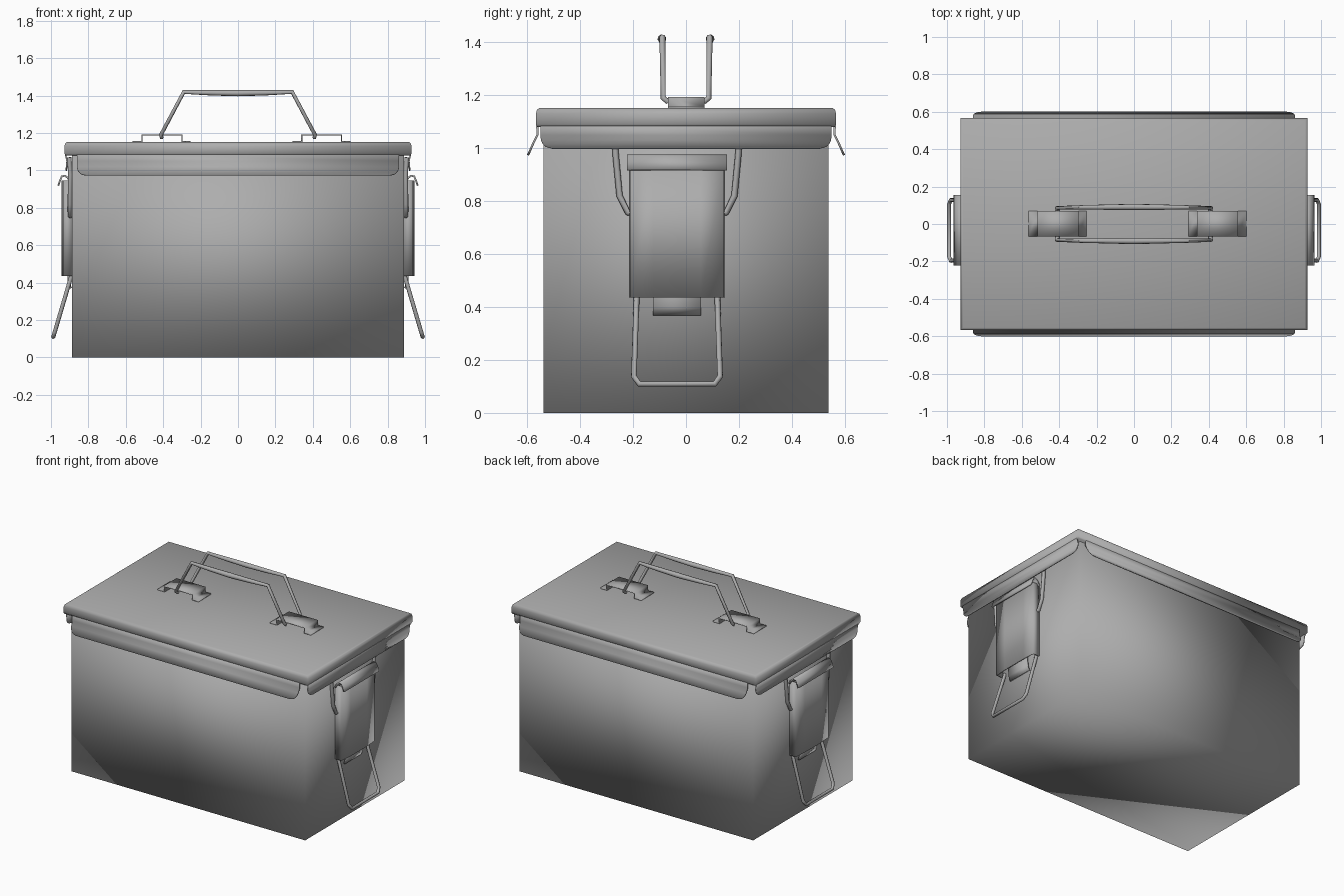
import bpy, math

if "Cube" in bpy.data.objects:
    bpy.data.objects.remove(bpy.data.objects["Cube"])

# Dark grey paint shared by every part
PAINT = bpy.data.materials.new("grey_paint")
PAINT.diffuse_color = (0.42, 0.42, 0.42, 1)
PAINT.use_nodes = True
PAINT.node_tree.nodes["Principled BSDF"].inputs["Base Color"].default_value = PAINT.diffuse_color


def select(ob):
    bpy.ops.object.select_all(action='DESELECT')
    bpy.context.view_layer.objects.active = ob
    ob.select_set(True)


def mesh_obj(name, verts, faces, smooth_angle=40):
    me = bpy.data.meshes.new(name)
    me.from_pydata([tuple(v) for v in verts], [], faces)
    me.update()
    me.materials.append(PAINT)
    ob = bpy.data.objects.new(name, me)
    bpy.context.collection.objects.link(ob)
    select(ob)
    bpy.ops.object.mode_set(mode='EDIT')
    bpy.ops.mesh.select_all(action='SELECT')
    bpy.ops.mesh.normals_make_consistent(inside=False)
    bpy.ops.object.mode_set(mode='OBJECT')
    bpy.ops.object.shade_smooth_by_angle(angle=math.radians(smooth_angle))
    return ob


def mirror(ob, axis):
    m = ob.modifiers.new("mirror", 'MIRROR')
    m.use_axis = [i == axis for i in range(3)]
    return ob


def thicken(ob, thick):
    s = ob.modifiers.new("thickness", 'SOLIDIFY')
    s.thickness, s.offset = thick, 0
    return ob


def loft(name, sections, **kw):
    """Stacked centred rectangles (half x, half y, z)."""
    verts = [(sx * hx, sy * hy, z) for hx, hy, z in sections
             for sx, sy in ((-1, -1), (1, -1), (1, 1), (-1, 1))]
    n = len(sections)
    faces = [(4*k + i, 4*k + (i+1) % 4, 4*k + 4 + (i+1) % 4, 4*k + 4 + i)
             for k in range(n - 1) for i in range(4)]
    faces += [(3, 2, 1, 0), tuple(range(4*n - 4, 4*n))]
    return mesh_obj(name, verts, faces, **kw)


def sheet(name, profile, y0, y1, thick):
    """Bent sheet: open xz profile swept along y, then thickened."""
    verts = [(x, y, z) for x, z in profile for y in (y0, y1)]
    faces = [(2*i, 2*i + 1, 2*i + 3, 2*i + 2) for i in range(len(profile) - 1)]
    return thicken(mesh_obj(name, verts, faces), thick)


def wire(name, pts, r, radii=None):
    """Round wire through the points, converted to a mesh."""
    cu = bpy.data.curves.new(name, 'CURVE')
    cu.dimensions = '3D'
    cu.bevel_depth, cu.bevel_resolution, cu.use_fill_caps = r, 2, True
    cu.materials.append(PAINT)
    sp = cu.splines.new('POLY')
    sp.points.add(len(pts) - 1)
    for i, (p, q) in enumerate(zip(sp.points, pts)):
        p.co = (*q, 1)
        p.radius = radii[i] if radii else 1
    ob = bpy.data.objects.new(name, cu)
    bpy.context.collection.objects.link(ob)
    select(ob)
    bpy.ops.object.convert(target='MESH')
    ob = bpy.context.object
    bpy.ops.object.shade_smooth_by_angle(angle=math.radians(50))
    return ob


def skirt(name, half, corner, rows, place):
    """Strip below the lid whose lower corners round off.
    rows: (offset, z) from top to bottom; place maps (along, offset, z)."""
    z_bot = rows[-1][1]
    verts = []
    for off, z in rows:
        d = max(0, z_bot + corner - z)
        h = half - corner + math.sqrt(max(0, corner**2 - d**2))
        verts += [place(-h, off, z), place(h, off, z)]
    faces = [(2*i, 2*i + 1, 2*i + 3, 2*i + 2) for i in range(len(rows) - 1)]
    return thicken(mesh_obj(name, verts, faces), 0.008)


# Box body and lid
loft("box_body", [(0.887, 0.538, 0), (0.887, 0.538, 1.10)], smooth_angle=180)
loft("lid", [(0.923, 0.562, 1.08), (0.928, 0.567, 1.09), (0.928, 0.567, 1.13),
             (0.923, 0.563, 1.145), (0.914, 0.554, 1.152)], smooth_angle=180)

# Flared skirts under the lid edges
rows = [(0.562, 1.085), (0.561, 1.05), (0.577, 1.018), (0.585, 1.0),
        (0.591, 0.986), (0.595, 0.978), (0.597, 0.973)]
mirror(skirt("long_skirt", 0.862, 0.05, rows, lambda a, o, z: (a, -o, z)), 1)
rows = [(0.922, 1.085), (0.914, 1.05), (0.915, 1.03), (0.917, 1.015),
        (0.918, 1.005), (0.919, 0.998)]
mirror(skirt("end_skirt", 0.55, 0.045, rows, lambda a, o, z: (o, a, z)), 0)

# Handle brackets on the lid
for side, c in (("left", -0.408), ("right", 0.446)):
    sheet(side + "_handle_bracket",
          [(c - 0.155, 1.154), (c - 0.105, 1.154), (c - 0.105, 1.19),
           (c + 0.108, 1.19), (c + 0.108, 1.154), (c + 0.155, 1.154)],
          -0.068, 0.07, 0.009)

# Twin handle wires, thicker in the grip
half = [(-0.408, 0.068, 1.175), (-0.412, 0.086, 1.19), (-0.29, 0.089, 1.419),
        (-0.15, 0.09, 1.415), (0, 0.091, 1.413)]
pts = half + [(-x, y, z) for x, y, z in half[-2::-1]]
rad = [1, 1, 1.1, 1.35, 1.6]
mirror(wire("handle_wire", pts, 0.0105, rad + rad[-2::-1]), 1)

# End latches, mirrored left and right
CY = -0.034
prof = [(0.885, -0.175), (0.933, -0.175), (0.938, -0.09), (0.939, 0),
        (0.938, 0.09), (0.933, 0.175), (0.885, 0.175)]
verts = [(x, y + CY, z) for z in (0.435, 0.945) for x, y in prof]
faces = [(i, i + 1, i + 8, i + 7) for i in range(6)]
mirror(thicken(mesh_obj("latch_plate", verts, faces), 0.008), 0)

mirror(sheet("latch_hook", [(0.89, 0.93), (0.912, 0.962), (0.925, 0.972),
                            (0.942, 0.968), (0.952, 0.945), (0.961, 0.918)],
             CY - 0.188, CY + 0.188, 0.01), 0)
mirror(sheet("latch_tab", [(0.887, 0.50), (0.91, 0.47), (0.905, 0.40), (0.893, 0.37)],
             CY - 0.09, CY + 0.09, 0.01), 0)

# Lower pull loop
loop = [(0.887, -0.152, 0.45), (0.979, -0.163, 0.138), (0.988, -0.142, 0.109)]
pts = loop + [(x, -y, z) for x, y, z in loop[::-1]]
mirror(wire("latch_pull_loop", [(x, y + CY, z) for x, y, z in pts], 0.011), 0)

# Upper link wires hanging from the lid
for side, s in (("front", -1), ("back", 1)):
    arm = [(0.902, 0.236, 1.07), (0.897, 0.232, 0.98), (0.899, 0.217, 0.82),
           (0.898, 0.186, 0.757), (0.898, 0.17, 0.755)]
    mirror(wire(side + "_latch_link", [(x, s * y + CY, z) for x, y, z in arm], 0.012), 0)
